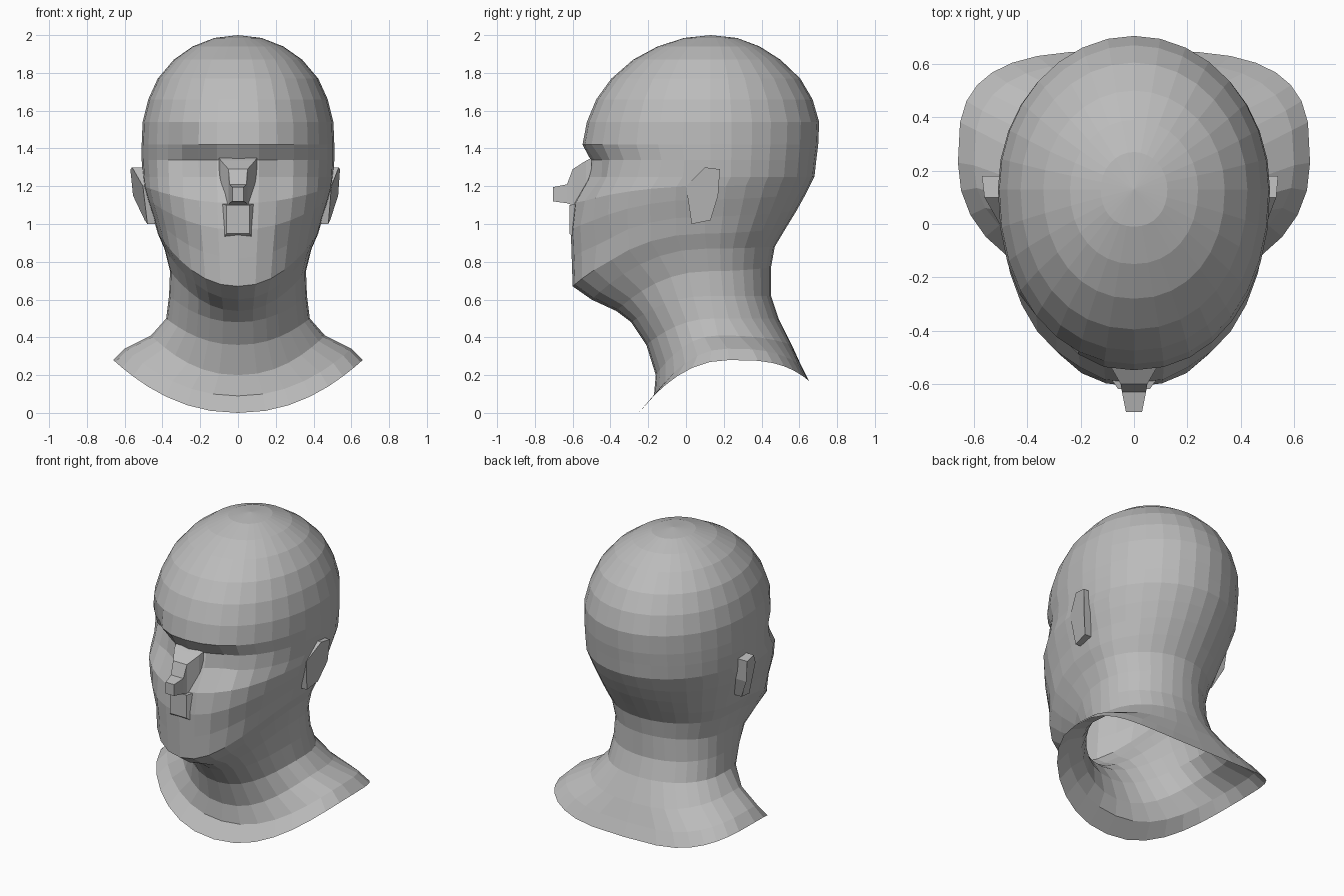
import bpy, bmesh
from math import sin, cos, pi
from mathutils import Vector

cube = bpy.data.objects.get("Cube")
if cube:
    bpy.data.objects.remove(cube, do_unlink=True)

SEGMENTS = 32

clay = bpy.data.materials.new("clay grey")
clay.use_nodes = True
clay.diffuse_color = (0.5, 0.5, 0.5, 1)
clay.node_tree.nodes["Principled BSDF"].inputs["Base Color"].default_value = (0.5, 0.5, 0.5, 1)


def make_object(name, bm, fix_normals=True):
    """Turn a bmesh into a flat shaded object with the clay material."""
    if fix_normals:
        bmesh.ops.recalc_face_normals(bm, faces=bm.faces)
    mesh = bpy.data.meshes.new(name)
    bm.to_mesh(mesh)
    bm.free()
    mesh.materials.append(clay)
    obj = bpy.data.objects.new(name, mesh)
    bpy.context.collection.objects.link(obj)
    return obj


def bridge(bm, lower, upper):
    """Join two closed loops of vertices with quads."""
    count = len(lower)
    for i in range(count):
        j = (i + 1) % count
        bm.faces.new((lower[i], lower[j], upper[j], upper[i]))


def power(value, exponent):
    return abs(value) ** exponent * (1 if value >= 0 else -1)


def loft(bm, loops, cap_start=False, cap_end=True):
    """Skin a list of point loops."""
    rings = [[bm.verts.new(p) for p in loop] for loop in loops]
    for lower, upper in zip(rings, rings[1:]):
        bridge(bm, lower, upper)
    if cap_start:
        bm.faces.new(rings[0][::-1])
    if cap_end:
        bm.faces.new(rings[-1])
    return rings


def head_ring(z_front, z_side, z_back, y_front, y_side, y_back, width, squareness):
    """Egg shaped loop whose front, sides and back lie at their own heights."""
    loop = []
    for i in range(SEGMENTS):
        a = 2 * pi * i / SEGMENTS
        back = sin(a) > 0
        square = squareness if back else 2.15
        x = width * power(cos(a), 2 / square)
        s = power(sin(a), 2 / square)
        y = y_side + abs(s) * ((y_back if back else y_front) - y_side)
        z = z_side + sin(a) ** 2 * ((z_back if back else z_front) - z_side)
        loop.append(Vector((x, y, z)))
    return loop


# Shoulder flare, neck and jaw: front z, side z, back z, front y, side y, back y, half width, back squareness
lower_rings = [
    (0, .28, .17, -.25, .23, .65, .66, 3.2),
    (.09, .34, .25, -.17, .22, .61, .6, 3),
    (.2, .41, .36, -.16, .17, .56, .46, 2.6),
    (.36, .5, .5, -.21, .15, .49, .38, 2.2),
    (.48, .62, .62, -.29, .13, .45, .365, 2.1),
    (.54, .75, .77, -.37, .12, .45, .36, 2),
    (.6, .87, .88, -.5, .11, .47, .39, 2),
    (.67, .95, .98, -.6, .1, .53, .425, 2),
    (.82, 1.04, 1.07, -.605, .1, .585, .45, 2),
    (.97, 1.13, 1.16, -.61, .1, .635, .48, 2),
    (1.11, 1.2, 1.23, -.595, .1, .67, .5, 2),
]
# Skull: z, front y, back y, half width
upper_rings = [
    (1.25, -.54, .68, .505),
    (1.34, -.505, .69, .51),
    (1.42, -.548, .7, .51),
    (1.54, -.525, .705, .505),
    (1.66, -.475, .67, .475),
    (1.77, -.395, .605, .425),
    (1.87, -.28, .5, .34),
    (1.94, -.15, .39, .24),
    (1.985, -.01, .27, .125),
]

# Head and neck, open underneath
bm = bmesh.new()
loops = [head_ring(*r) for r in lower_rings]
loops += [head_ring(z, z, z, yf, .13, yb, w, 2) for z, yf, yb, w in upper_rings]
rings = loft(bm, loops, cap_end=False)
crown = bm.verts.new((0, .13, 2))
for i in range(SEGMENTS):
    bm.faces.new((rings[-1][i], rings[-1][(i + 1) % SEGMENTS], crown))


def press(center, radius, depth):
    """Push the face surface back around a point."""
    center = Vector(center)
    for v in bm.verts:
        d = (v.co - center).length
        if d < radius:
            v.co.y += depth * (1 - d / radius)


# Eye sockets, cheek hollows and the uneven fold beside the right eye
for side in (-1, 1):
    press((side * .2, -.5, 1.24), .16, .05)
    press((side * .3, -.45, .9), .18, .03)
press((-.31, -.42, 1.36), .17, .07)
make_object("head_and_neck", bm, fix_normals=False)


def slab(half, y, low, high):
    """Rectangle facing the front, used as a loft section."""
    return [(-half, y, low), (half, y, low), (half, y, high), (-half, y, high)]


# Nose bridge and blocky tip
bm = bmesh.new()
loft(bm, [slab(.1, -.5, 1.09, 1.35), slab(.09, -.53, 1.1, 1.335),
          slab(.05, -.6, 1.1, 1.29), slab(.045, -.63, 1.11, 1.21),
          slab(.03, -.705, 1.12, 1.195)])
make_object("nose", bm)

# Upper lip block
bm = bmesh.new()
loft(bm, [slab(.1, -.56, .9, 1.11), slab(.06, -.618, .95, 1.1)])
make_object("upper_lip", bm)


def ear(name, side, reach):
    """Faceted flap that is hinged at the front and stands off at the back."""
    bm = bmesh.new()
    outline = [(.03, 1.0), (.13, 1.02), (.17, 1.15), (.18, 1.29), (.1, 1.3), (.0, 1.2)]
    root = [(side * .44, y, z) for y, z in outline]
    rim = [(side * (.475 + (reach - .475) * min(1, max(0, (z - .98) * 5)) * min(1, .3 + y * 6)), y, z)
           for y, z in outline]
    loft(bm, [root, rim])
    make_object(name, bm)


ear("right_ear", -1, .57)
ear("left_ear", 1, .54)
